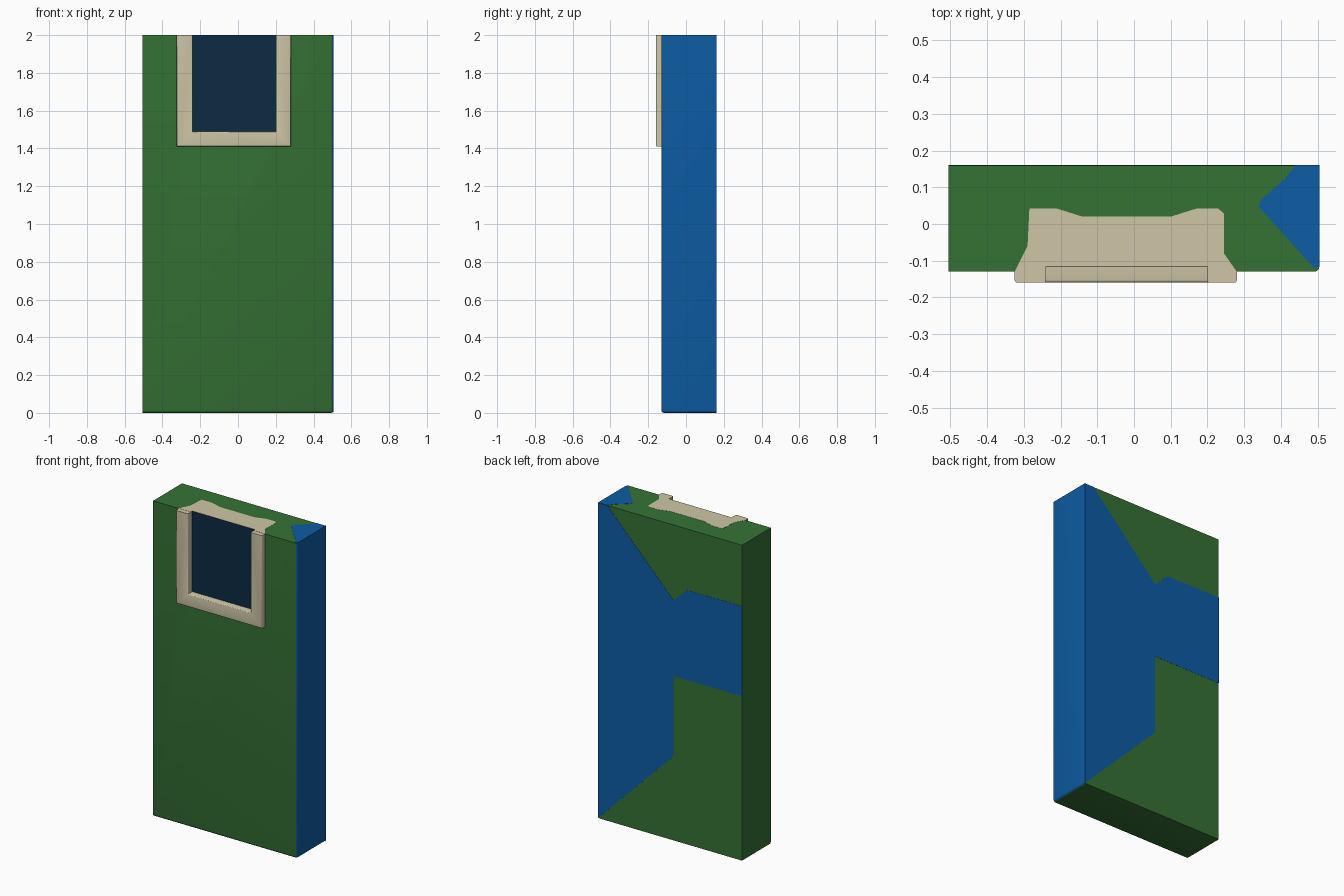
import bpy, bmesh, math
from mathutils import Vector

if "Cube" in bpy.data.objects:
    bpy.data.objects.remove(bpy.data.objects["Cube"])


def material(name, rgb):
    m = bpy.data.materials.new(name)
    m.diffuse_color = (*rgb, 1)
    m.use_nodes = True
    m.node_tree.nodes["Principled BSDF"].inputs["Base Color"].default_value = m.diffuse_color
    return m


GREEN = material("wall green", (0.036, 0.168, 0.036))
BLUE = material("side blue", (0.004, 0.108, 0.375))
BEIGE = material("frame beige", (0.62, 0.565, 0.385))
GLASS = material("dark glass", (0.004, 0.024, 0.056))


def prism(name, pts, plane, lo, hi, mats, bevel=None, width=0.01, segments=3, rule=None):
    """Extrude a 2D outline ('xz' along y, or 'xy' along z) from lo to hi.
    bevel picks edges from their two end points; rule gives a face's material index."""
    def place(a, b, d):
        return (a, d, b) if plane == "xz" else (a, b, d)

    bm = bmesh.new()
    ends = [[bm.verts.new(place(a, b, d)) for a, b in pts] for d in (lo, hi)]
    bm.faces.new(ends[0])
    bm.faces.new(ends[1])
    for i in range(len(pts)):
        j = (i + 1) % len(pts)
        bm.faces.new((ends[0][i], ends[0][j], ends[1][j], ends[1][i]))
    bmesh.ops.recalc_face_normals(bm, faces=bm.faces)
    if bevel:
        edges = [e for e in bm.edges if bevel(e.verts[0].co, e.verts[1].co)]
        bmesh.ops.bevel(bm, geom=edges, offset=width, segments=segments,
                        profile=0.5, affect='EDGES')
    bm.normal_update()
    if rule:
        for f in bm.faces:
            f.material_index = rule(f.normal)
    me = bpy.data.meshes.new(name)
    bm.to_mesh(me)
    bm.free()
    for m in mats:
        me.materials.append(m)
    ob = bpy.data.objects.new(name, me)
    bpy.context.collection.objects.link(ob)
    bpy.context.view_layer.objects.active = ob
    bpy.ops.object.select_all(action='DESELECT')
    ob.select_set(True)
    if bevel:
        bpy.ops.object.shade_smooth_by_angle(angle=math.radians(40))
    return ob


def box(x0, x1, b0, b1):
    return [(x0, b0), (x1, b0), (x1, b1), (x0, b1)]


W, FRONT, BACK, TOP = 0.505, -0.13, 0.16, 2.0
SKIN = 0.001  # thickness of painted plates


def both(a, b, axis, value):
    return abs(a[axis] - value) < 1e-4 and abs(b[axis] - value) < 1e-4


# Wall slab: rounded along the front right and the lower front and right edges
def slab_edge(a, b):
    front, right, low = both(a, b, 1, FRONT), both(a, b, 0, W), both(a, b, 2, 0)
    return front + right + low == 2


wall = prism("wall", box(-W, W, 0, TOP), "xz", FRONT, BACK, [GREEN, BLUE],
             slab_edge, 0.014, 3, lambda n: 1 if n.x > 0.3 and n.z > -0.8 else 0)

# Window recess, open at the top
cutter = prism("window_cutter", box(-0.245, 0.205, 1.485, 2.2), "xz", -0.3, -0.113, [GREEN])
cutter.hide_render = True
mod = wall.modifiers.new("recess", 'BOOLEAN')
mod.object = cutter
mod.operation = 'DIFFERENCE'
mod.solver = 'EXACT'
bpy.context.view_layer.objects.active = wall
bpy.ops.object.modifier_apply(modifier=mod.name)
bpy.data.objects.remove(cutter)

# U-shaped window frame with softened front edges
frame_outline = [(-0.325, 2), (-0.325, 1.41), (0.28, 1.41), (0.28, 2),
                 (0.2, 2), (0.2, 1.49), (-0.24, 1.49), (-0.24, 2)]
prism("window_frame", frame_outline, "xz", -0.16, -0.113, [BEIGE],
      lambda a, b: both(a, b, 1, -0.16) and not both(a, b, 2, TOP), 0.007, 3)

# Window glass
prism("window_glass", box(-0.242, 0.202, 1.488, TOP), "xz", -0.116, -0.112, [GLASS])

# Blue area painted on the back
prism("back_blue_area",
      [(W, 0), (W, 2), (0.44, 2), (-0.025, 1.522), (-0.12, 1.612), (-W, 1.614),
       (-W, 1.042), (-0.025, 1.042), (-0.025, 0.535)],
      "xz", BACK - SKIN, BACK + SKIN, [BLUE])

# Blue corner painted on the top
prism("top_blue_area",
      [(W, 0.16), (0.44, 0.16), (0.41, 0.122), (0.345, 0.065), (0.338, 0.048),
       (0.36, 0.025), (0.49, -0.12), (W, -0.115)],
      "xy", TOP - SKIN, TOP + SKIN, [BLUE])

# Beige area painted on the top behind the frame
prism("top_beige_area",
      [(-0.325, -0.13), (-0.29, -0.06), (-0.285, 0.042), (-0.21, 0.042), (-0.14, 0.02),
       (0.10, 0.02), (0.17, 0.042), (0.23, 0.042), (0.245, 0.028), (0.245, -0.08),
       (0.28, -0.13), (0.2, -0.13), (0.2, -0.114), (-0.24, -0.114), (-0.24, -0.13)],
      "xy", TOP - SKIN, TOP + SKIN, [BEIGE])
